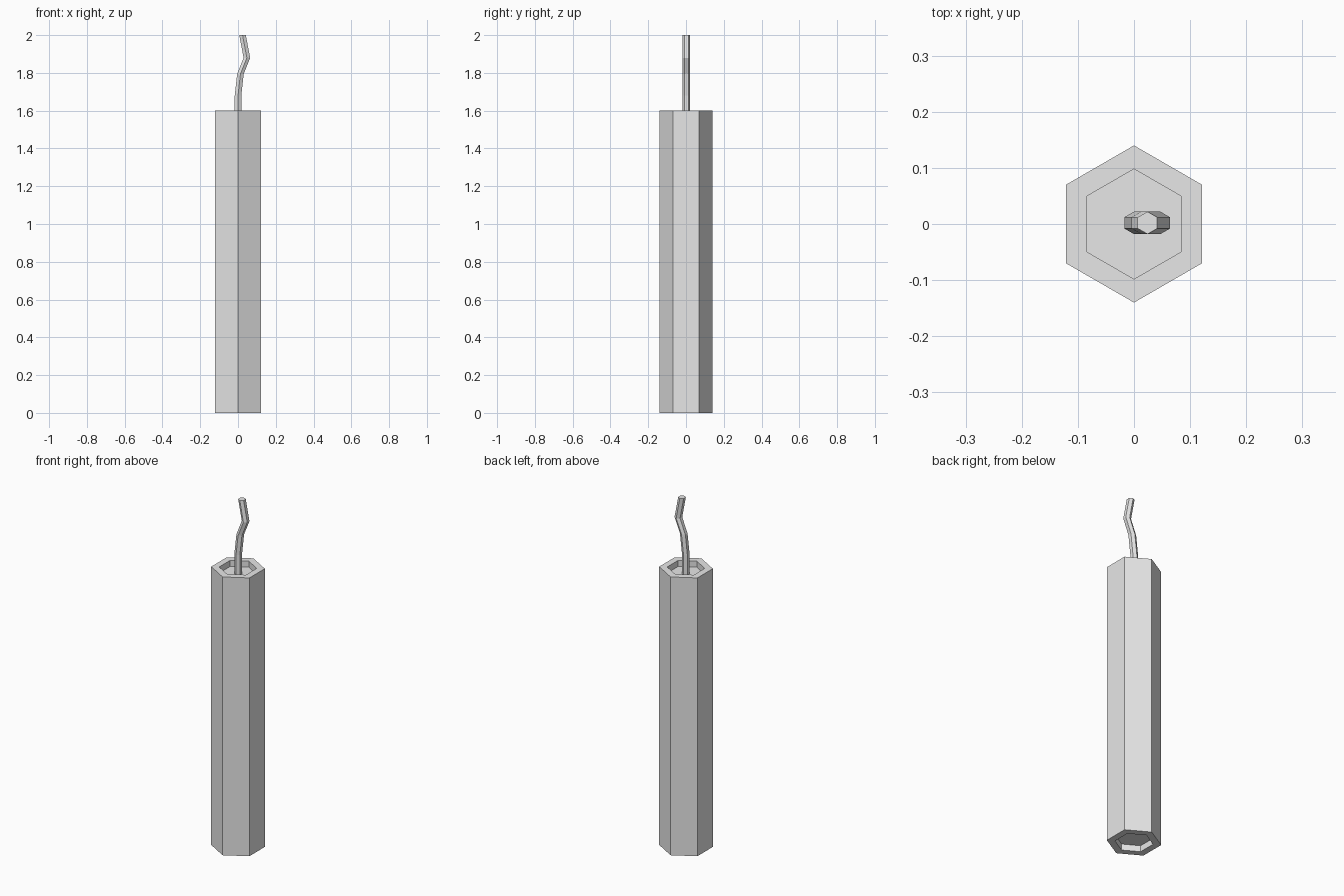
import bpy, bmesh
from math import sin, cos, pi

cube = bpy.data.objects.get("Cube")
if cube:
    bpy.data.objects.remove(cube, do_unlink=True)

SIDES = 6
grey = bpy.data.materials.new("plain grey")
grey.use_nodes = True
grey.diffuse_color = (0.8, 0.8, 0.8, 1)
grey.node_tree.nodes["Principled BSDF"].inputs["Base Color"].default_value = (0.8, 0.8, 0.8, 1)


def hex_tube(name, rings):
    """Capped six-sided tube through rings of (x, y, z, radius), corners on the y axis."""
    bm = bmesh.new()
    loops = []
    for x, y, z, r in rings:
        angles = [pi / 2 + 2 * pi * i / SIDES for i in range(SIDES)]
        loops.append([bm.verts.new((x + r * cos(a), y + r * sin(a), z)) for a in angles])
    for low, high in zip(loops, loops[1:]):
        for i in range(SIDES):
            j = (i + 1) % SIDES
            bm.faces.new((low[i], low[j], high[j], high[i]))
    bm.faces.new(loops[0][::-1])
    bm.faces.new(loops[-1])
    bmesh.ops.recalc_face_normals(bm, faces=bm.faces)
    mesh = bpy.data.meshes.new(name)
    bm.to_mesh(mesh)
    bm.free()
    mesh.materials.append(grey)
    obj = bpy.data.objects.new(name, mesh)
    bpy.context.collection.objects.link(obj)
    return obj


# Hexagonal stick with a shallow recess in each end
height, outer, inner, recess = 1.6, 0.14, 0.098, 0.035
hex_tube("stick_body", [
    (0, 0, recess, inner),
    (0, 0, 0, inner),
    (0, 0, 0, outer),
    (0, 0, height, outer),
    (0, 0, height, inner),
    (0, 0, height - recess, inner),
])

# Bent fuse rising from the upper recess
fuse_path = [(0, height - recess), (0, 1.68), (0.013, 1.795), (0.047, 1.88), (0.024, 2.0)]
hex_tube("fuse", [(x, 0.002, z, 0.02) for x, z in fuse_path])
